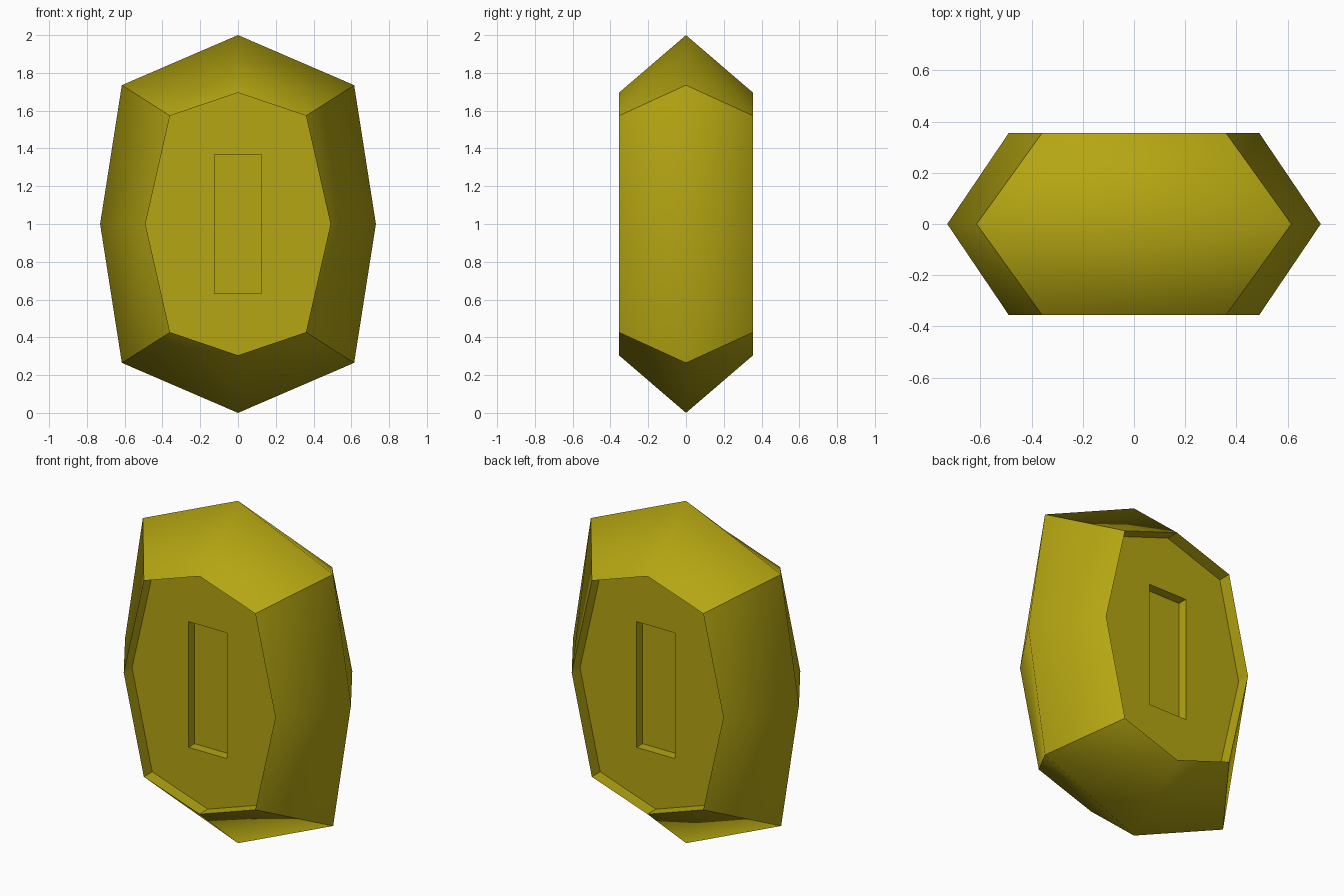
import bpy
import bmesh

cube = bpy.data.objects.get("Cube")
if cube:
    bpy.data.objects.remove(cube, do_unlink=True)

# Single olive yellow material
COLOUR = (0.46, 0.38, 0.006, 1.0)
mat = bpy.data.materials.new("olive_yellow")
mat.use_nodes = True
mat.diffuse_color = COLOUR
mat.node_tree.nodes["Principled BSDF"].inputs["Base Color"].default_value = COLOUR

bm = bmesh.new()


def loop(y, top, corner, side):
    """Eight points around the centre: tip, corner, side, corner, and so on."""
    cx, cz = corner
    outline = [(0, top), (cx, cz), (side, 0), (cx, -cz),
               (0, -top), (-cx, -cz), (-side, 0), (-cx, cz)]
    return [bm.verts.new((x, y, 1 + z)) for x, z in outline]


def bridge(a, b, smooth=False):
    for i in range(8):
        j = (i + 1) % 8
        face = bm.faces.new((a[i], a[j], b[j], b[i]))
        face.smooth = smooth


# Outer rim shared by the front and back halves
rim = loop(0, 1.0, (0.615, 0.735), 0.73)

for s in (-1, 1):
    # Sloping shell, short recess wall, sunken panel, then a slot in its middle
    lip = loop(s * 0.355, 0.695, (0.36, 0.573), 0.49)
    panel = loop(s * 0.278, 0.695, (0.36, 0.573), 0.49)
    slot = loop(s * 0.278, 0.367, (0.125, 0.367), 0.125)
    floor = loop(s * 0.222, 0.367, (0.125, 0.367), 0.125)
    bridge(rim, lip, smooth=True)
    bridge(lip, panel)
    bridge(panel, slot)
    bridge(slot, floor)
    bm.faces.new(floor)

    # Hard creases around the lip and along the four corners
    for i in range(8):
        bm.edges.get((lip[i], lip[(i + 1) % 8])).smooth = False
    for i in range(1, 8, 2):
        bm.edges.get((rim[i], lip[i])).smooth = False

bmesh.ops.recalc_face_normals(bm, faces=bm.faces)
mesh = bpy.data.meshes.new("faceted_link")
bm.to_mesh(mesh)
bm.free()
mesh.materials.append(mat)
obj = bpy.data.objects.new("faceted_link", mesh)
bpy.context.collection.objects.link(obj)
